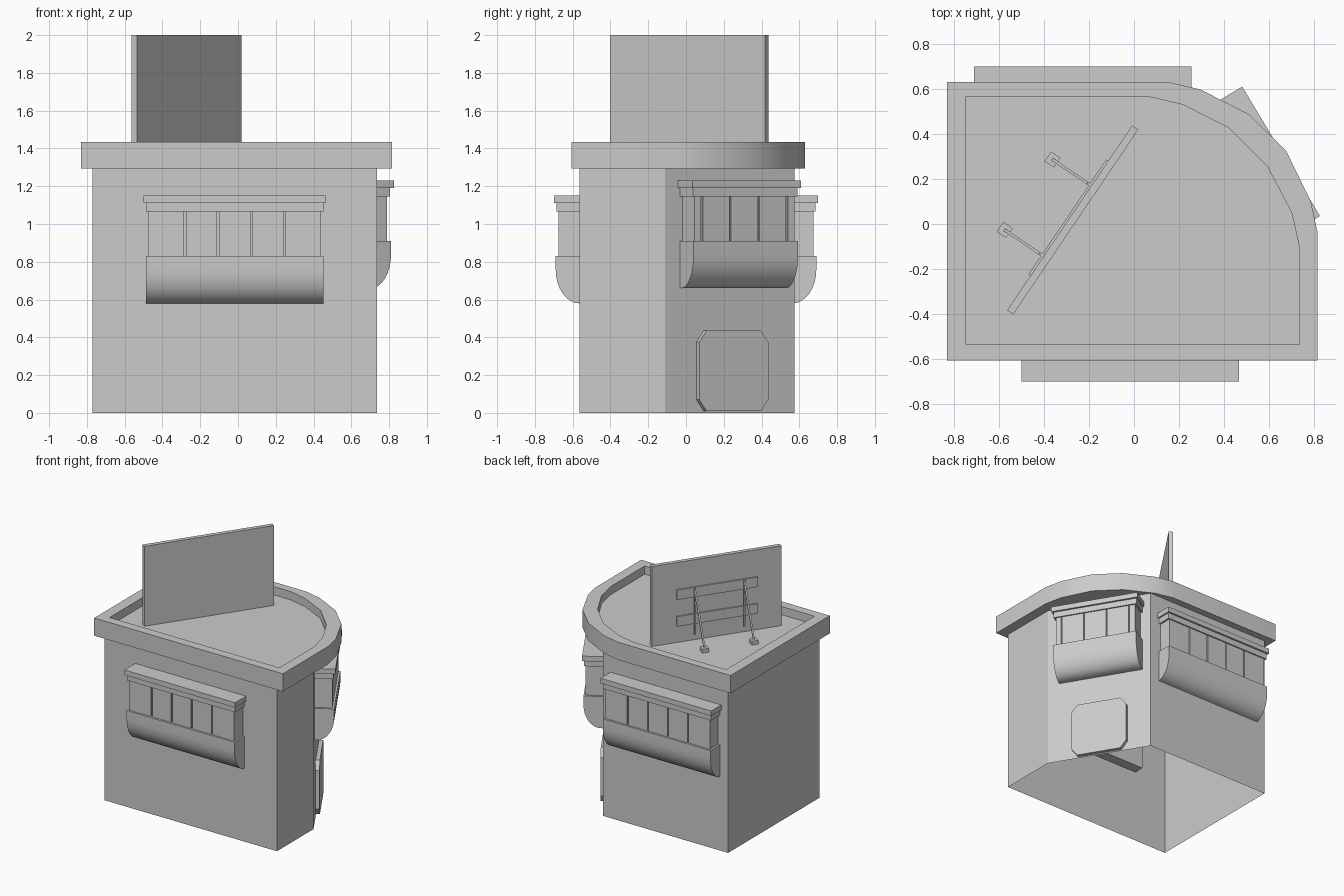
import bpy, bmesh
from math import sin, cos, pi, radians
from mathutils import Matrix, Vector

if "Cube" in bpy.data.objects:
    bpy.data.objects.remove(bpy.data.objects["Cube"])

grey = bpy.data.materials.new("plain_grey")
grey.use_nodes = True
grey.diffuse_color = (0.6, 0.6, 0.6, 1)
grey.node_tree.nodes["Principled BSDF"].inputs["Base Color"].default_value = (0.6, 0.6, 0.6, 1)


def loft(name, rings, frame=Matrix(), caps=True):
    """Skin a series of equal-length point rings, keeping sharp corners crisp."""
    bm = bmesh.new()
    loops = [[bm.verts.new(frame @ Vector(p)) for p in ring] for ring in rings]
    for a, b in zip(loops, loops[1:]):
        for i in range(len(a)):
            j = (i + 1) % len(a)
            bm.faces.new((a[i], a[j], b[j], b[i]))
    if caps:
        bm.faces.new(loops[0])
        bm.faces.new(loops[-1])
    bmesh.ops.recalc_face_normals(bm, faces=bm.faces)
    for f in bm.faces:
        f.smooth = True
    for e in bm.edges:
        e.smooth = len(e.link_faces) == 2 and e.calc_face_angle(0) < radians(30)
    mesh = bpy.data.meshes.new(name)
    bm.to_mesh(mesh)
    bm.free()
    mesh.materials.append(grey)
    ob = bpy.data.objects.new(name, mesh)
    bpy.context.collection.objects.link(ob)
    return ob


def flat(points, z):
    return [(x, y, z) for x, y in points]


def box(name, x0, x1, y0, y1, z0, z1, frame=Matrix()):
    base = [(x0, y0), (x1, y0), (x1, y1), (x0, y1)]
    return loft(name, [flat(base, z0), flat(base, z1)], frame)


def placed(x, y, z, degrees):
    return Matrix.Translation((x, y, z)) @ Matrix.Rotation(radians(degrees), 4, "Z")


# Walls with one cut corner, open underneath
plan = [(-0.77, -0.565), (0.735, -0.565), (0.735, -0.11), (0.323, 0.575), (-0.77, 0.575)]
loft("walls", [flat(plan, 0), flat(plan, 1.3)], caps=False)

# Roof slab with a rounded corner, parapet and sunken deck
outer = [(-0.83, -0.605), (0.815, -0.605), (0.815, -0.04), (0.785, 0.1), (0.675, 0.325),
         (0.51, 0.487), (0.295, 0.597), (0.15, 0.63), (-0.83, 0.63)]
inner = [(-0.745, -0.535), (0.735, -0.535), (0.735, -0.11), (0.7, 0.05), (0.592, 0.255),
         (0.42, 0.427), (0.215, 0.53), (0.065, 0.565), (-0.745, 0.565)]
DECK = 1.37
loft("roof_slab", [flat(outer, 1.295), flat(outer, 1.435), flat(inner, 1.435), flat(inner, DECK)])


# Bay windows: local -y points out of the wall
def bay(side, frame, half):
    back = 0.08
    box(side + "_bay_cornice", -half, half, -0.135, back, 1.11, 1.15, frame)
    trim = half - 0.0125
    box(side + "_bay_lower_cornice", -trim, trim, -0.12, back, 1.065, 1.11, frame)
    glass = half - 0.0275
    box(side + "_bay_core", -glass, glass, -0.1, back, 0.83, 1.065, frame)
    # panes separated by narrow grooves
    stops = [-glass - 0.005, -0.2625, -0.0875, 0.0875, 0.2625, glass + 0.005]
    for n, (a, b) in enumerate(zip(stops, stops[1:])):
        box(f"{side}_bay_pane_{n + 1}", a + 0.005, b - 0.005, -0.11, -0.1, 0.83, 1.065, frame)
    # curved apron below the panes
    steps = 8
    arc = [(-0.125 * cos(t), 0.76 - 0.18 * sin(t))
           for t in (pi / 2 * i / steps for i in range(steps + 1))]
    profile = [(back, 0.83), (-0.125, 0.83)] + arc + [(back, 0.58)]
    loft(side + "_bay_apron", [[(x, y, z) for y, z in profile] for x in (-trim, trim)], frame)


bay("front", placed(-0.0175, -0.565, 0, 0), 0.4825)
bay("rear", placed(-0.2275, 0.565, 0, 180), 0.4825)
bay("corner", placed(0.537, 0.253, 0.08, 121), 0.335)

# Clipped-corner door on the cut corner
w, cx, cz, lo, hi = 0.213, 0.045, 0.06, 0.01, 0.435
door = [(-w + cx, lo), (w - cx, lo), (w, lo + cz), (w, hi - cz),
        (w - cx, hi), (-w + cx, hi), (-w, hi - cz), (-w, lo + cz)]
loft("corner_door", [[(x, y, z) for x, z in door] for y in (0, -0.03)],
     placed(0.526, 0.2375, 0, 121))

# Rooftop sign board: local x runs along it, local +y is its rear
sign = placed(-0.272, 0.018, 0, 55.9)
box("sign_board", -0.495, 0.495, -0.0165, 0.0165, DECK - 0.01, 2, sign)
for name, z in (("upper", 1.71), ("lower", 1.5)):
    box(name + "_sign_rail", -0.31, 0.305, 0.0165, 0.027, z, z + 0.078, sign)


def square(x, y, z, r):
    return [(x - r, y - r, z), (x + r, y - r, z), (x + r, y + r, z), (x - r, y + r, z)]


# Posts, sloping braces and feet
for name, x in (("left", -0.206), ("right", 0.172)):
    box(name + "_sign_post", x - 0.006, x + 0.006, 0.027, 0.038, 1.42, 1.785, sign)
    loft(name + "_sign_brace", [square(x, 0.033, 1.77, 0.006),
                                square(x, 0.226, DECK + 0.02, 0.006)], sign)
    box(name + "_brace_foot", x - 0.026, x + 0.026, 0.2, 0.25, DECK, DECK + 0.03, sign)
